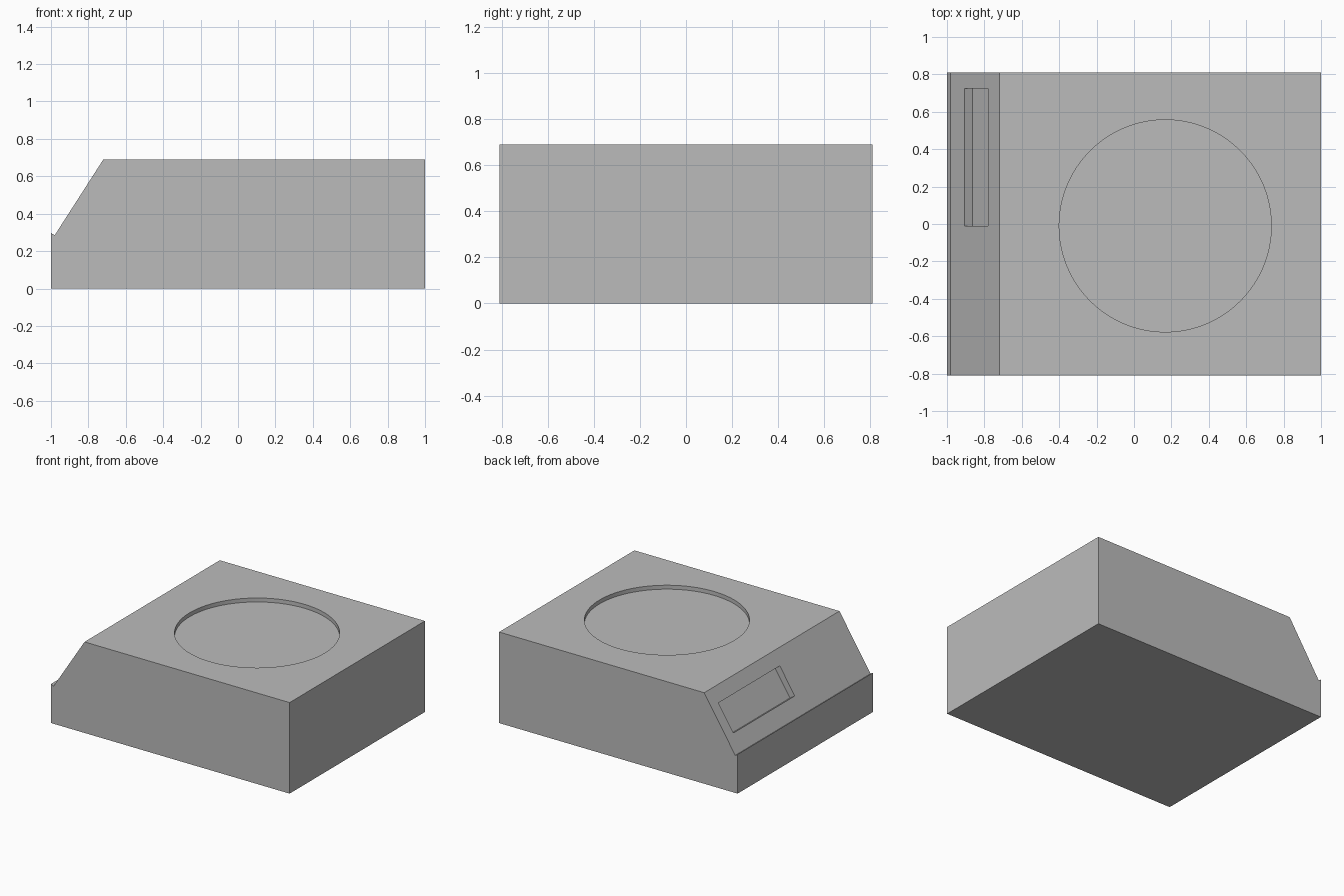
import bpy
import bmesh
from mathutils import Vector

cube = bpy.data.objects.get("Cube")
if cube:
    bpy.data.objects.remove(cube, do_unlink=True)

grey = bpy.data.materials.new("plain grey")
grey.use_nodes = True
colour = (0.5, 0.5, 0.5, 1)
grey.diffuse_color = colour
grey.node_tree.nodes["Principled BSDF"].inputs["Base Color"].default_value = colour


def prism(name, profile, y0, y1):
    """Extrude an x-z profile from y0 to y1."""
    bm = bmesh.new()
    face = bm.faces.new([bm.verts.new((x, y0, z)) for x, z in profile])
    ext = bmesh.ops.extrude_face_region(bm, geom=[face])
    moved = [v for v in ext["geom"] if isinstance(v, bmesh.types.BMVert)]
    bmesh.ops.translate(bm, verts=moved, vec=(0, y1 - y0, 0))
    bmesh.ops.recalc_face_normals(bm, faces=bm.faces)
    mesh = bpy.data.meshes.new(name)
    bm.to_mesh(mesh)
    bm.free()
    mesh.materials.append(grey)
    obj = bpy.data.objects.new(name, mesh)
    bpy.context.collection.objects.link(obj)
    return obj


def carve(target, cutter):
    """Subtract the cutter from the target, then remove it."""
    cutter.hide_render = True
    mod = target.modifiers.new("carve", "BOOLEAN")
    mod.operation = "DIFFERENCE"
    mod.solver = "EXACT"
    mod.object = cutter
    bpy.ops.object.select_all(action="DESELECT")
    bpy.context.view_layer.objects.active = target
    target.select_set(True)
    bpy.ops.object.modifier_apply(modifier=mod.name)
    bpy.data.objects.remove(cutter, do_unlink=True)


# Housing with a sloped panel and a small lip at its foot
foot, brow = Vector((-0.98, 0.285)), Vector((-0.72, 0.69))
housing = prism("housing", [(-1, 0), (1, 0), (1, 0.69), brow, foot, (-1, 0.297)],
                -0.81, 0.81)

# Shallow round recess in the top
depth = 0.03
bpy.ops.mesh.primitive_cylinder_add(vertices=128, radius=0.567, depth=2 * depth,
                                    location=(0.167, -0.01, 0.69))
round_cutter = bpy.context.object
round_cutter.name = "round_recess_cutter"
round_cutter.data.materials.append(grey)
carve(housing, round_cutter)

# Rectangular pocket sunk square into the sloped panel
slope = (brow - foot).normalized()
inward = Vector((slope.y, -slope.x)) * 0.048
low = foot + slope * ((-0.905 - foot.x) / slope.x)
high = foot + slope * ((-0.78 - foot.x) / slope.x)
pocket = prism("pocket_cutter",
               [low - inward, low + inward, high + inward, high - inward],
               -0.01, 0.725)
carve(housing, pocket)

bpy.ops.object.shade_smooth_by_angle()
